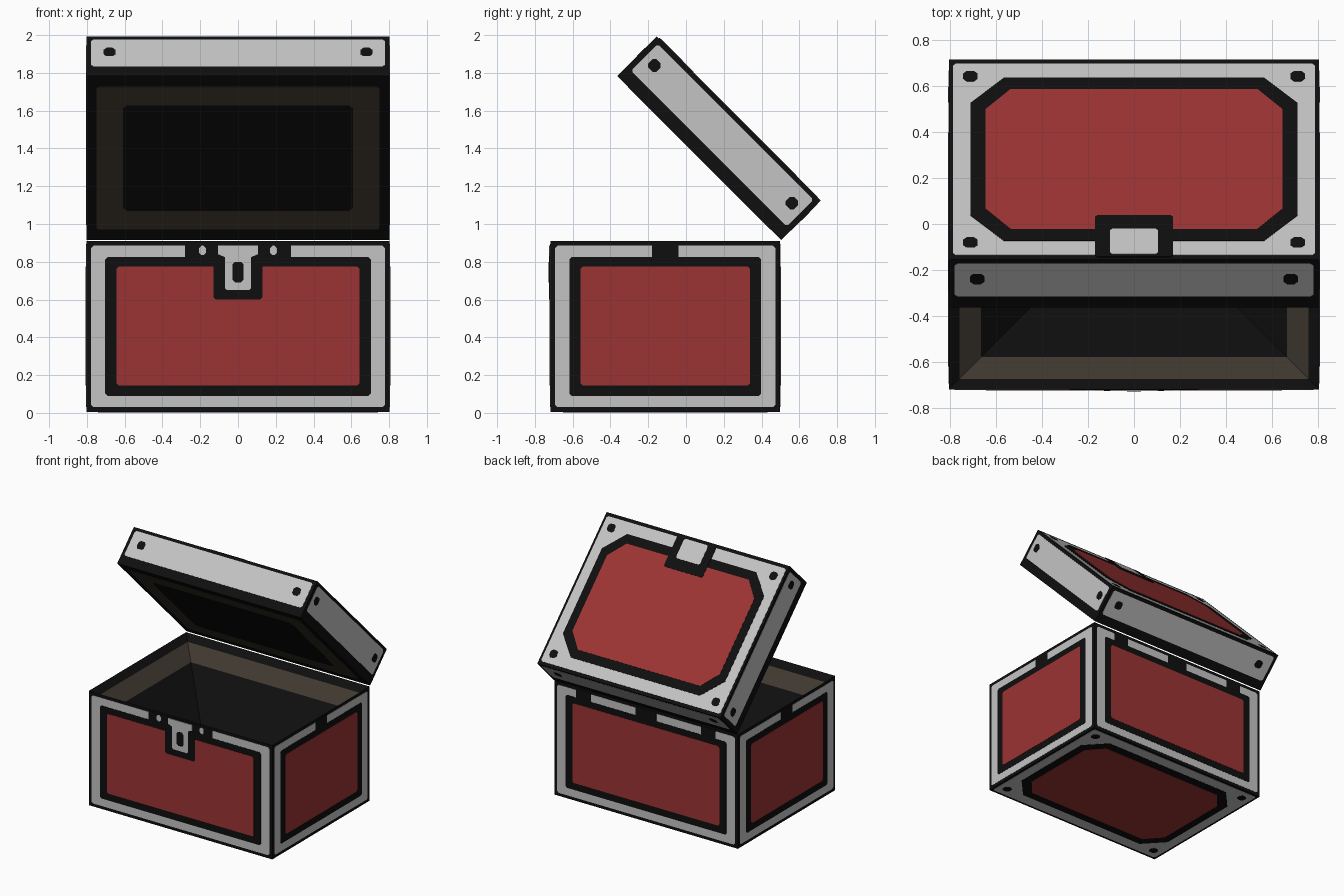
import bpy, bmesh, math
from mathutils import Matrix, Vector

if "Cube" in bpy.data.objects:
    bpy.data.objects.remove(bpy.data.objects["Cube"])


def material(name, rgb):
    m = bpy.data.materials.new(name)
    m.diffuse_color = (*rgb, 1)
    m.use_nodes = True
    m.node_tree.nodes["Principled BSDF"].inputs["Base Color"].default_value = m.diffuse_color
    return m


BLACK = material("black", (0.0045, 0.0045, 0.0045))
STEEL = material("light grey metal", (0.55, 0.55, 0.55))
RED = material("red panel", (0.33, 0.033, 0.033))
BROWN = material("dark brown lining", (0.052, 0.041, 0.030))

HX, HY, YC, H = 0.803, 0.608, -0.11, 0.91      # half sizes, centre y, body height
LD, LT = 1.228, 0.295                          # lid depth and thickness
STEP = 0.0015                                  # thickness of one plate layer


def finish(name, bm, mats):
    bmesh.ops.recalc_face_normals(bm, faces=bm.faces)
    me = bpy.data.meshes.new(name)
    bm.to_mesh(me)
    bm.free()
    for m in mats:
        me.materials.append(m)
    ob = bpy.data.objects.new(name, me)
    bpy.context.collection.objects.link(ob)
    return ob


def frame(origin, u, v):
    """Matrix of a face: u right, v up, w outwards."""
    u, v = Vector(u), Vector(v)
    m = Matrix((u, v, u.cross(v))).transposed().to_4x4()
    m.translation = origin
    return m


def rect(x0, x1, y0, y1, cx=0.012, cy=None):
    """Rectangle with cut corners."""
    cy = cx if cy is None else cy
    return [(x0 + cx, y0), (x1 - cx, y0), (x1, y0 + cy), (x1, y1 - cy),
            (x1 - cx, y1), (x0 + cx, y1), (x0, y1 - cy), (x0, y0 + cy)]


def plate(name, fr, pts, layer, mat):
    bm = bmesh.new()
    low = [bm.verts.new(fr @ Vector((x, y, 0))) for x, y in pts]
    top = [bm.verts.new(fr @ Vector((x, y, layer * STEP))) for x, y in pts]
    n = len(pts)
    bm.faces.new(top)
    bm.faces.new(low[::-1])
    for i in range(n):
        j = (i + 1) % n
        bm.faces.new((low[i], low[j], top[j], top[i]))
    return finish(name, bm, [mat])


def rivets(name, fr, spots, layer=2):
    for x, y in spots:
        plate(name, fr, rect(x - 0.031, x + 0.031, y - 0.031, y + 0.031, 0.015), layer, BLACK)


# body: outer walls, black rim and a sloping lined cavity
bm = bmesh.new()
levels = [(0, 0.006), (0, H), (0.045, H - 0.047), (0.14, H - 0.147), (0.46, H - 0.483)]
rings = [[bm.verts.new((sx * (HX - d), YC + sy * (HY - d), z))
          for sx, sy in ((-1, -1), (1, -1), (1, 1), (-1, 1))] for d, z in levels]
for k in range(len(rings) - 1):
    for i in range(4):
        j = (i + 1) % 4
        f = bm.faces.new((rings[k][i], rings[k][j], rings[k + 1][j], rings[k + 1][i]))
        f.material_index = 1 if k == 2 else 0
bm.faces.new(rings[0][::-1])
bm.faces.new(rings[-1])
finish("chest_body", bm, [BLACK, BROWN])

# body walls: metal frame, black border, red panel
walls = {
    "front": (frame((0, YC - HY, 0), (1, 0, 0), (0, 0, 1)), HX),
    "back": (frame((0, YC + HY, 0), (-1, 0, 0), (0, 0, 1)), HX),
    "right": (frame((HX, YC, 0), (0, 1, 0), (0, 0, 1)), HY),
    "left": (frame((-HX, YC, 0), (0, -1, 0), (0, 0, 1)), HY),
}
for side, (fr, h) in walls.items():
    for part, inset, z0, z1, layer, mat in (("metal_frame", 0.025, 0.03, 0.885, 1, STEEL),
                                            ("border", 0.1, 0.09, 0.825, 2, BLACK),
                                            ("panel", 0.16, 0.145, 0.775, 3, RED)):
        plate(f"{side}_{part}", fr, rect(inset - h, h - inset, z0, z1), layer, mat)

# gaps in the upper metal strips
gaps = {"front": [(-0.28, 0.28)], "back": [(-0.61, -0.48), (-0.09, 0.09), (0.48, 0.61)],
        "right": [(-0.07, 0.07)], "left": [(-0.07, 0.07)]}
for side, spans in gaps.items():
    for a, b in spans:
        plate(f"{side}_strip_gap", walls[side][0], rect(a, b, 0.81, 0.895, 0), 2, BLACK)

# clasp on the front
fr = walls["front"][0]
plate("clasp_border", fr, rect(-0.13, 0.13, 0.60, 0.83), 4, BLACK)
for s in (-1, 1):
    plate("clasp_stud", fr, rect(s * 0.188 - 0.018, s * 0.188 + 0.018, 0.835, 0.885), 3, STEEL)
plate("clasp", fr, [(-0.06, 0.65), (0.06, 0.65), (0.07, 0.66), (0.07, 0.825), (0.105, 0.84),
                    (0.105, 0.885), (-0.105, 0.885), (-0.105, 0.84), (-0.07, 0.825),
                    (-0.07, 0.66)], 5, STEEL)
plate("keyhole", fr, rect(-0.03, 0.03, 0.69, 0.80, 0.015), 6, BLACK)

# lid: slab hinged on the back edge and opened 45 degrees
hinge = Matrix.Translation((0, 0.505, 0.915)) @ Matrix.Rotation(math.radians(-45), 4, "X")
bm = bmesh.new()
bmesh.ops.create_cube(bm, size=1)
bm.transform(hinge @ Matrix.Translation((0, -LD / 2, LT / 2))
             @ Matrix.Diagonal((2 * HX, LD, LT, 1)))
finish("lid", bm, [BLACK])


def octagon_face(name, fr):
    """Metal face with an octagonal red panel and corner rivets; v centred."""
    plate(name + "_metal_frame", fr, rect(-0.785, 0.785, -0.588, 0.588), 1, STEEL)
    plate(name + "_border", fr, rect(-0.71, 0.71, -0.5, 0.5, 0.145, 0.155), 2, BLACK)
    plate(name + "_panel", fr, rect(-0.645, 0.645, -0.43, 0.43, 0.11, 0.125), 3, RED)
    rivets(name + "_rivet", fr, [(x, y) for x in (-0.71, 0.71) for y in (-0.51, 0.51)])


lid_top = hinge @ frame((0, -LD / 2, LT), (1, 0, 0), (0, 1, 0))
octagon_face("lid_top", lid_top)
octagon_face("bottom", frame((0, YC, 0.006), (1, 0, 0), (0, -1, 0)))

# clasp plate on the lid top
plate("lid_clasp_border", lid_top, rect(-0.17, 0.17, -0.6, -0.345), 4, BLACK)
plate("lid_clasp", lid_top, rect(-0.105, 0.105, -0.588, -0.43), 5, STEEL)

# lid edges: metal band with two rivets each
edges = {
    "front": (frame((0, -LD, 0), (1, 0, 0), (0, 0, 1)), HX, 0.68),
    "back": (frame((0, 0, 0), (-1, 0, 0), (0, 0, 1)), HX, 0.68),
    "right": (frame((HX, -LD / 2, 0), (0, 1, 0), (0, 0, 1)), HY, 0.515),
    "left": (frame((-HX, -LD / 2, 0), (0, -1, 0), (0, 0, 1)), HY, 0.515),
}
for side, (local, h, r) in edges.items():
    fr = hinge @ local
    plate(f"lid_{side}_band", fr, rect(0.025 - h, h - 0.025, 0.07, 0.272), 1, STEEL)
    rivets(f"lid_{side}_rivet", fr, [(-r, 0.178), (r, 0.178)])

# lid underside lining
under = hinge @ frame((0, -LD / 2, 0), (1, 0, 0), (0, -1, 0))
plate("lid_lining", under, rect(-0.75, 0.75, -0.535, 0.535), 1, BROWN)
plate("lid_lining_centre", under, rect(-0.61, 0.61, -0.395, 0.395, 0.025), 2, BLACK)
